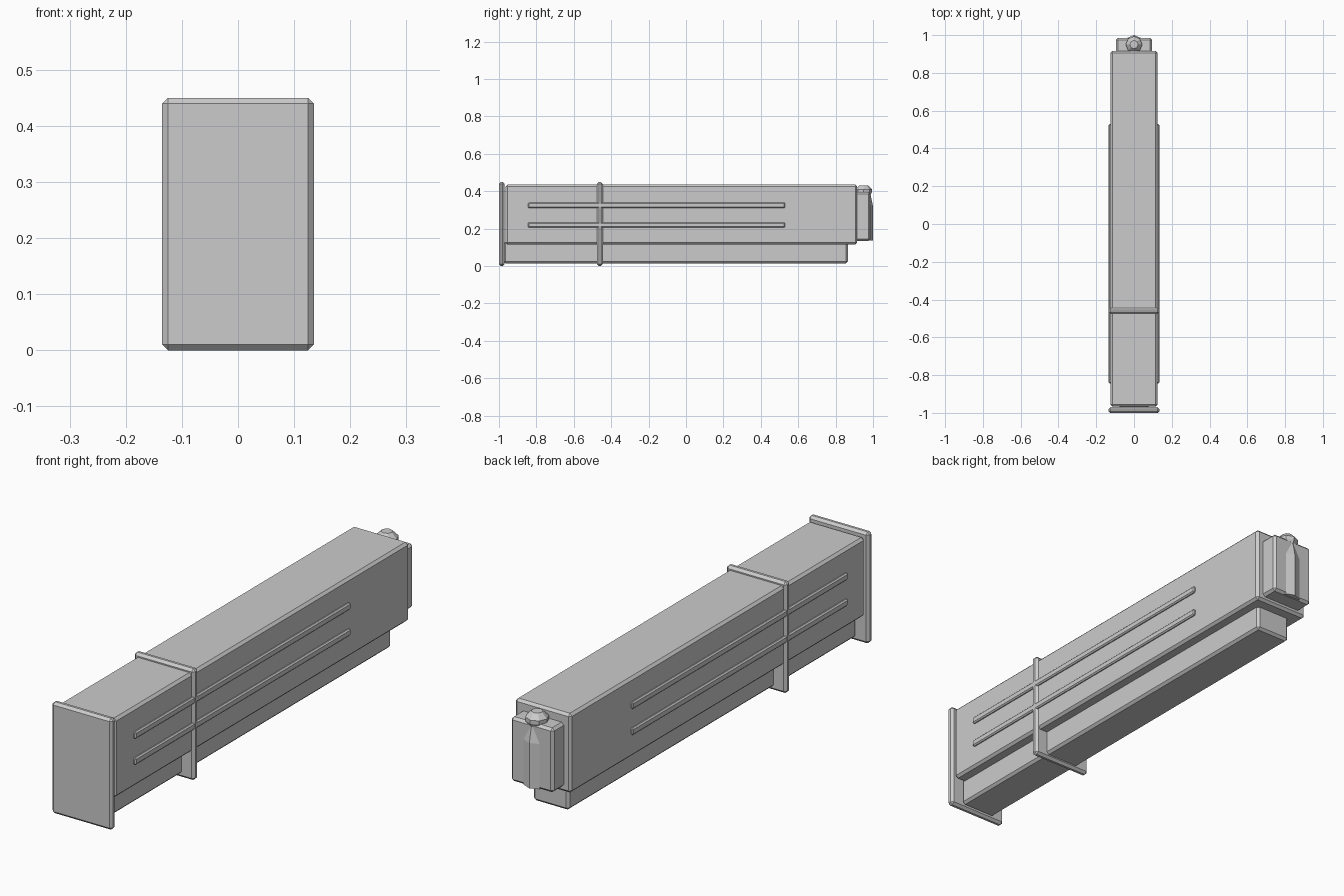
import bpy
import bmesh
import math

cube = bpy.data.objects.get("Cube")
if cube:
    bpy.data.objects.remove(cube, do_unlink=True)

grey = bpy.data.materials.new("plain grey")
grey.use_nodes = True
grey.diffuse_color = (0.6, 0.6, 0.6, 1)
grey.node_tree.nodes["Principled BSDF"].inputs["Base Color"].default_value = grey.diffuse_color


def add_object(name, bm):
    bmesh.ops.recalc_face_normals(bm, faces=bm.faces)
    mesh = bpy.data.meshes.new(name)
    bm.to_mesh(mesh)
    bm.free()
    mesh.materials.append(grey)
    obj = bpy.data.objects.new(name, mesh)
    bpy.context.collection.objects.link(obj)
    return obj


def box(name, xs, ys, zs, chamfer=0.01):
    """Chamfered box spanning the given ranges."""
    bm = bmesh.new()
    bmesh.ops.create_cube(bm, size=1)
    for v in bm.verts:
        v.co = [r[0] if c < 0 else r[1] for c, r in zip(v.co, (xs, ys, zs))]
    obj = add_object(name, bm)
    bevel = obj.modifiers.new("chamfer", 'BEVEL')
    bevel.width = chamfer
    bevel.segments = 1
    return obj


def lathe(name, profile, y, sides=8):
    """Faceted upright solid from (radius, height) pairs, one corner facing back."""
    bm = bmesh.new()
    rings = []
    for r, z in profile:
        angles = [math.pi / 2 + math.tau * i / sides for i in range(sides)]
        rings.append([bm.verts.new((r * math.cos(a), y + r * math.sin(a), z)) for a in angles])
    for low, high in zip(rings, rings[1:]):
        for i in range(sides):
            j = (i + 1) % sides
            bm.faces.new((low[i], low[j], high[j], high[i]))
    bm.faces.new(rings[0])
    bm.faces.new(rings[-1])
    return add_object(name, bm)


# Main body and the narrower rail beneath it
box("body", (-0.125, 0.125), (-0.965, 0.915), (0.115, 0.435))
box("lower_rail", (-0.08, 0.08), (-0.975, 0.865), (0.015, 0.13))

# Front plate and the collar around the body
for name, y in (("front_plate", -1.0), ("collar", -0.475)):
    box(name, (-0.135, 0.135), (y, y + 0.03), (0, 0.45))

# Two long ribs on each side
for side, sign in (("left", 1), ("right", -1)):
    for level, z in (("lower", 0.22), ("upper", 0.325)):
        xs = sorted((sign * 0.115, sign * 0.134))
        box(f"{side}_{level}_rib", xs, (-0.845, 0.53), (z - 0.014, z + 0.014), 0.005)

# Back block with a faceted pin and knob
box("back_block", (-0.095, 0.095), (0.9, 0.985), (0.135, 0.395))
lathe("back_pin", [(0.05, 0.137), (0.05, 0.32), (0.036, 0.385)], 0.95)
lathe("pin_knob", [(0.036, 0.38), (0.044, 0.395), (0.044, 0.41), (0.022, 0.432)], 0.95)
